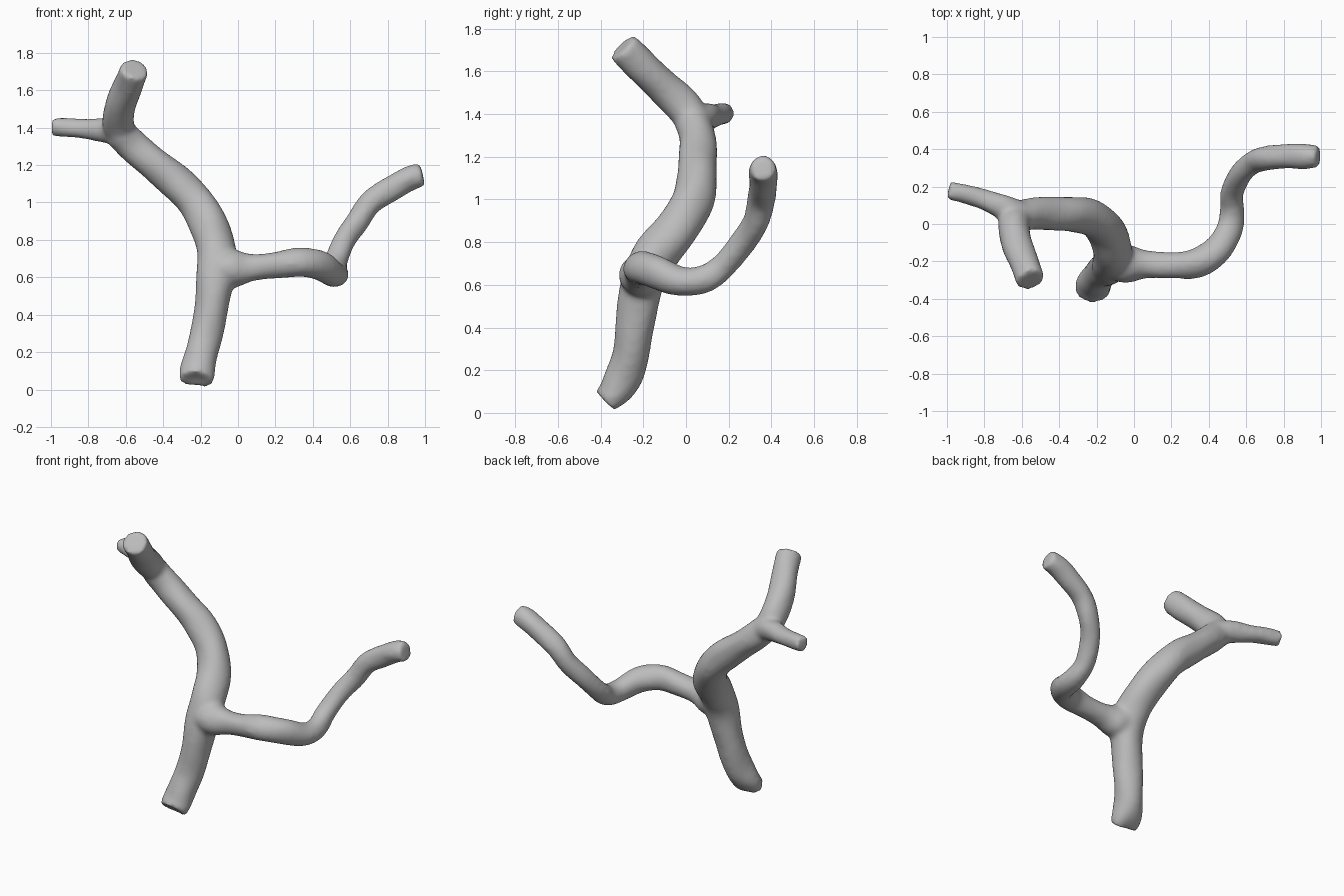
import bpy, bmesh, math
from mathutils import Vector

cube = bpy.data.objects.get("Cube")
if cube:
    bpy.data.objects.remove(cube, do_unlink=True)

SIDES, STEPS = 20, 6

# Each limb is a path of (x, y, z, radius) points
trunk = [(-.222, -.376, .054, .076), (-.212, -.315, .125, .089), (-.178, -.262, .26, .088),
         (-.145, -.237, .42, .092), (-.120, -.208, .60, .102), (-.115, -.15, .73, .107),
         (-.147, -.045, .86, .104), (-.22, .03, .99, .099), (-.32, .052, 1.10, .096),
         (-.44, .055, 1.20, .09), (-.555, .053, 1.295, .087), (-.635, .03, 1.375, .086)]
upper_fork = [(-.60, .045, 1.33, .07), (-.64, .0, 1.42, .086), (-.628, -.105, 1.525, .083),
              (-.585, -.21, 1.628, .080), (-.552, -.30, 1.715, .078)]
side_twig = [(-.60, .05, 1.36, .07), (-.70, .09, 1.385, .068), (-.80, .13, 1.392, .056),
             (-.90, .16, 1.40, .053), (-.992, .18, 1.405, .050)]
long_arm = [(-.10, -.20, .645, .10), (-.02, -.213, .645, .102), (.07, -.217, .652, .075),
            (.20, -.22, .665, .071), (.33, -.21, .68, .08), (.44, -.145, .662, .079),
            (.51, -.03, .617, .071), (.525, .08, .624, .066), (.525, .17, .685, .062),
            (.57, .267, .80, .062), (.64, .33, .90, .063), (.71, .352, 1.0, .066),
            (.83, .362, 1.08, .068), (.92, .362, 1.13, .068), (.988, .36, 1.147, .061)]


def spline(points):
    """Smooth in-between samples along a limb path."""
    pts = [Vector(p) for p in points]
    pts = [2 * pts[0] - pts[1]] + pts + [2 * pts[-1] - pts[-2]]
    out = []
    for a, b, c, d in zip(pts, pts[1:], pts[2:], pts[3:]):
        for k in range(STEPS):
            t = k / STEPS
            out.append((2 * b + (c - a) * t + (2 * a - 5 * b + 4 * c - d) * t**2
                        + (3 * b - a - 3 * c + d) * t**3) / 2)
    return out + [pts[-2]]


def add_limb(bm, points, split=0):
    """Closed gnarled tube; split makes the first end flattened and ragged."""
    path = spline(points)
    pos = [p.to_3d() for p in path]
    last = len(pos) - 1
    rings, side, previous = [], None, None
    for i, p in enumerate(pos):
        tangent = (pos[min(i + 1, last)] - pos[max(i - 1, 0)]).normalized()
        if side is None:
            side = Vector((1, 0, 0)) if abs(tangent.x) < .7 else Vector((0, 1, 0))
        else:
            side.rotate(previous.rotation_difference(tangent))
        side = (side - tangent * side.dot(tangent)).normalized()
        other, previous = tangent.cross(side), tangent
        ring = []
        for j in range(SIDES):
            a = math.tau * j / SIDES
            gnarl = 1 + .02 * math.sin(2 * a + i * .55) + .02 * math.sin(3 * a - i * .37)
            gnarl += split * max(0, 1 - i / 9) * (math.cos(2 * a) + .3 * math.sin(3 * a))
            r = path[i].w * gnarl
            ring.append(bm.verts.new(p + r * (side * math.cos(a) + other * math.sin(a))))
        rings.append(ring)
    for lower, upper in zip(rings, rings[1:]):
        for j in range(SIDES):
            k = (j + 1) % SIDES
            bm.faces.new((lower[j], lower[k], upper[k], upper[j]))
    # End caps, hollowed a little where the limb is split
    for ring, centre in ((rings[0], pos[0].lerp(pos[3], split)), (rings[-1], pos[-1])):
        hub = bm.verts.new(centre)
        for j in range(SIDES):
            bm.faces.new((ring[j], ring[(j + 1) % SIDES], hub))


bm = bmesh.new()
add_limb(bm, trunk, split=.2)
for limb in (upper_fork, side_twig, long_arm):
    add_limb(bm, limb)
bmesh.ops.recalc_face_normals(bm, faces=bm.faces[:])
mesh = bpy.data.meshes.new("branch")
bm.to_mesh(mesh)
bm.free()
branch = bpy.data.objects.new("branch", mesh)
bpy.context.collection.objects.link(branch)

# Single bark colour
bark = bpy.data.materials.new("pale grey bark")
bark.use_nodes = True
colour = (.5, .5, .5, 1)
bark.diffuse_color = colour
bark.node_tree.nodes["Principled BSDF"].inputs["Base Color"].default_value = colour
mesh.materials.append(bark)

# Fuse the limbs into one skin and soften the joints
fuse = branch.modifiers.new("fuse", "REMESH")
fuse.mode = "VOXEL"
fuse.voxel_size = .014
fuse.use_smooth_shade = True
soften = branch.modifiers.new("soften", "SMOOTH")
soften.factor = .5
soften.iterations = 12
